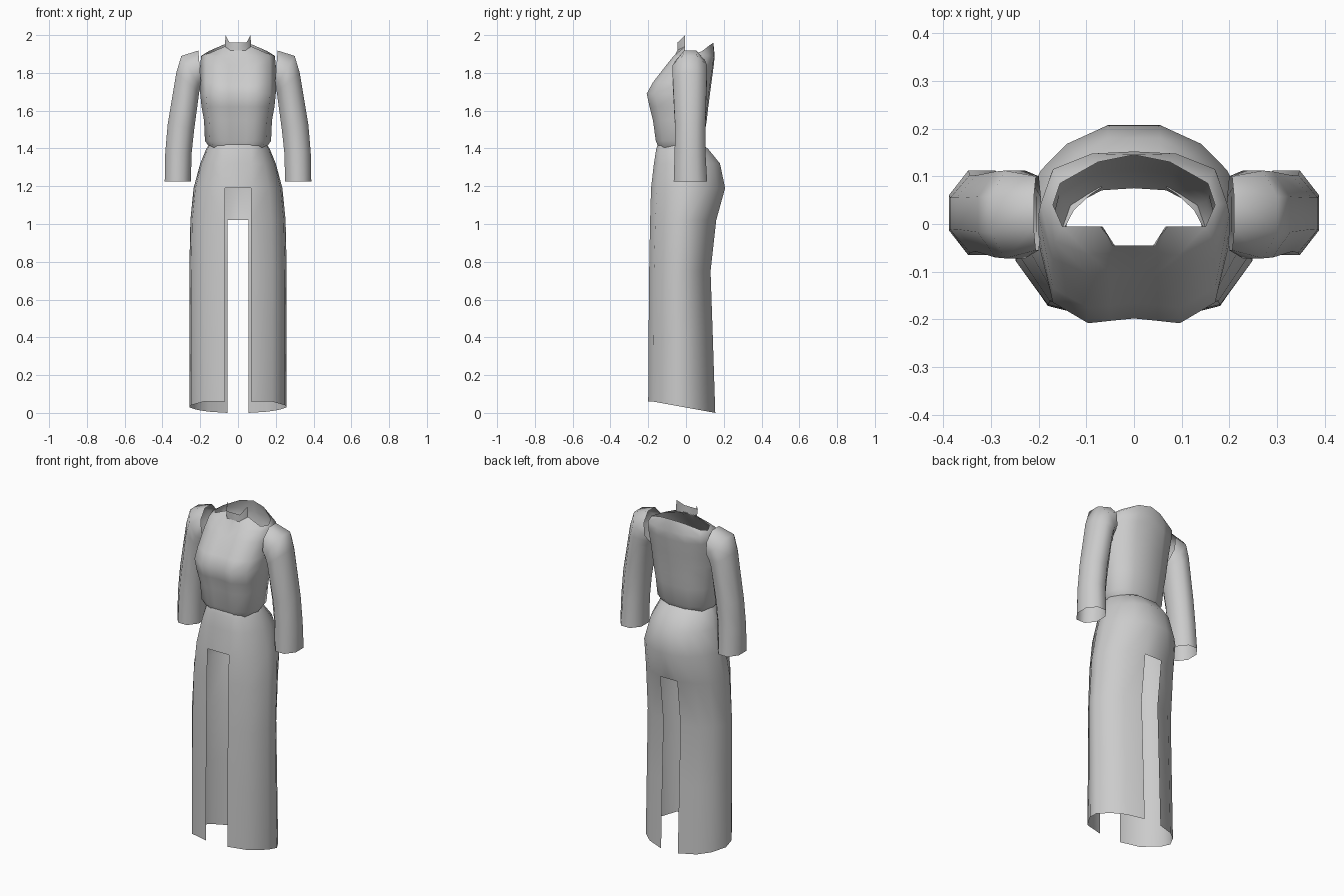
import bpy, bmesh, math

if "Cube" in bpy.data.objects:
    bpy.data.objects.remove(bpy.data.objects["Cube"], do_unlink=True)

cloth = bpy.data.materials.new("grey cloth")
cloth.use_nodes = True
cloth.diffuse_color = (0.6, 0.6, 0.6, 1)
cloth.node_tree.nodes["Principled BSDF"].inputs["Base Color"].default_value = (0.6, 0.6, 0.6, 1)


def loft(name, rings, closed=False, skip=None):
    """Skin rings listed bottom to top, then mirror the half across x = 0."""
    bm = bmesh.new()
    rows = [[bm.verts.new(p) for p in ring] for ring in rings]
    n = len(rows[0])
    for r in range(len(rows) - 1):
        for i in range(n if closed else n - 1):
            if skip and skip(r, i):
                continue
            j = (i + 1) % n
            bm.faces.new((rows[r][i], rows[r][j], rows[r + 1][j], rows[r + 1][i]))
    loose = [v for v in bm.verts if not v.link_faces]
    bmesh.ops.delete(bm, geom=loose, context='VERTS')
    for f in bm.faces:
        f.smooth = True
    mesh = bpy.data.meshes.new(name)
    bm.to_mesh(mesh)
    bm.free()
    mesh.materials.append(cloth)
    ob = bpy.data.objects.new(name, mesh)
    bpy.context.collection.objects.link(ob)
    ob.modifiers.new("mirror", 'MIRROR').merge_threshold = 0.0005
    return ob


def body_ring(profile, z, w, front, back):
    """Half outline: profile holds (share of width, share of depth)."""
    return [(a * w, front + t * (back - front), z) for a, t in profile]


# Bodice: fitted half outline, then an open neckline
bodice_profile = [(0, .03), (.25, .015), (.48, 0), (.85, .13), (1, .5),
                  (.87, .83), (.45, .98), (0, 1)]
bodice = [body_ring(bodice_profile, *r) for r in (
    (1.405, .15, -.145, .075),
    (1.44, .175, -.16, .092),
    (1.55, .18, -.175, .11),
    (1.62, .193, -.193, .118),
    (1.69, .2, -.208, .127),
    (1.75, .2, -.175, .135),
    (1.84, .2, -.105, .147),
    (1.89, .195, -.065, .152))]
bodice.append([(0, -.045, 1.92), (.04, -.045, 1.92), (.07, -.005, 1.94), (.15, -.005, 1.905),
               (.17, .04, 1.9), (.155, .085, 1.915), (.075, .13, 1.95), (0, .145, 1.96)])
loft("bodice", bodice)

# Short stand-up collar with pointed ends
loft("collar", [[(0, -.046, 1.915), (.04, -.046, 1.915), (.07, -.005, 1.93)],
                [(0, -.046, 1.96), (.045, -.046, 1.96), (.066, -.005, 2.0)]])

# Skirt: slit edges keep a fixed distance from the centre line
FRONT_SLIT, BACK_SLIT = .07, .055
skirt_profile = [(.7, .08), (.96, .36), (1, .55), (.83, .76), (.6, .9)]
skirt = []
for z, w, front, back in (
        (0, .258, -.2, .155),
        (.4, .258, -.198, .142),
        (.75, .258, -.195, .13),
        (1.02, .252, -.19, .16),
        (1.19, .235, -.185, .207),
        (1.32, .2, -.17, .18),
        (1.4, .167, -.157, .115),
        (1.42, .152, -.15, .085)):
    ring = [(0, front, z), (FRONT_SLIT, front, z)]
    ring += body_ring(skirt_profile, z, w, front, back)
    ring += [(BACK_SLIT, back, z), (0, back, z)]
    skirt.append(ring)
# the hem slopes down toward the back
skirt[0] = [(x, y, min(.06, .06 * (.155 - y) / .33)) for x, y, z in skirt[0]]
last = len(skirt[0]) - 2
loft("skirt", skirt, skip=lambda r, i: (i == 0 and r < 4) or (i == last and r < 3))


# Sleeves: tilted octagons from the cuff up to the armhole
def sleeve_ring(inner, outer, y0, y1, sides=8):
    ring = []
    grow = 1 / math.cos(math.pi / sides)
    for k in range(sides):
        a = (k + .5) * 2 * math.pi / sides
        c, s = math.cos(a) * grow, math.sin(a) * grow
        ring.append(((inner[0] + outer[0]) / 2 + c * (outer[0] - inner[0]) / 2,
                     (y0 + y1) / 2 + s * (y1 - y0) / 2,
                     (inner[1] + outer[1]) / 2 + c * (outer[1] - inner[1]) / 2))
    return ring


loft("sleeves", [sleeve_ring(*r) for r in (
    ((.25, 1.225), (.388, 1.225), -.065, .112),
    ((.245, 1.38), (.385, 1.38), -.06, .103),
    ((.232, 1.5), (.372, 1.53), -.058, .102),
    ((.205, 1.7), (.327, 1.8), -.07, .11),
    ((.198, 1.72), (.3, 1.89), -.072, .112),
    ((.195, 1.74), (.21, 1.918), -.055, .1))], closed=True)
